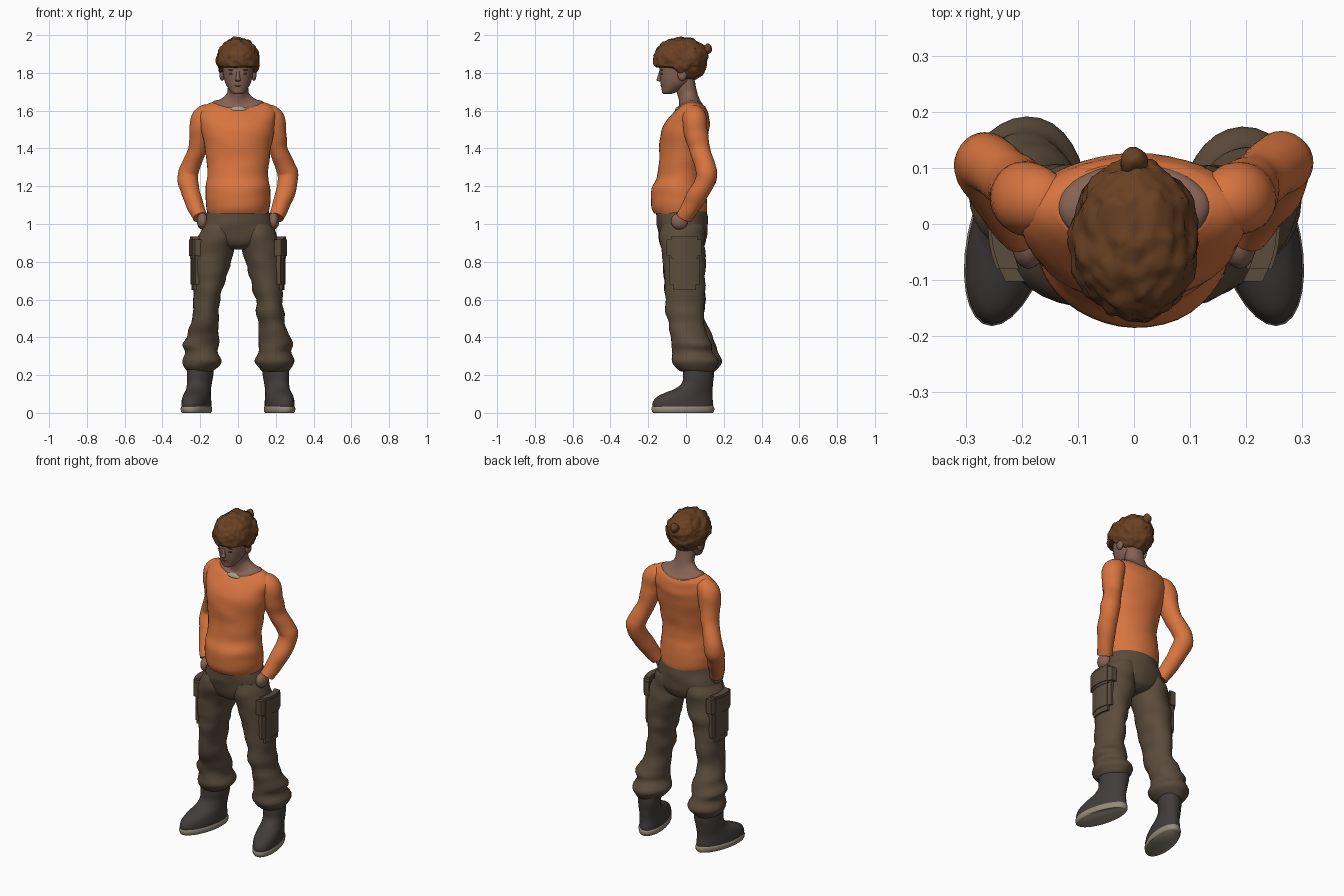
import bpy, bmesh, math
from mathutils import Vector, noise


def material(name, rgb):
    m = bpy.data.materials.new(name)
    m.diffuse_color = (*rgb, 1)
    return m


ORANGE = material("orange knit", (0.68, 0.175, 0.05))
BROWN = material("trouser brown", (0.105, 0.072, 0.045))
BOOT = material("boot charcoal", (0.055, 0.046, 0.046))
SOLE = material("sole beige", (0.30, 0.26, 0.20))
SKIN = material("skin", (0.24, 0.125, 0.09))
HAIR = material("hair brown", (0.14, 0.052, 0.017))
DARK = material("eye brown", (0.09, 0.045, 0.035))
GREY = material("undershirt grey", (0.40, 0.34, 0.29))


def finish(name, bm, mat, angle=50):
    bmesh.ops.recalc_face_normals(bm, faces=bm.faces)
    me = bpy.data.meshes.new(name)
    bm.to_mesh(me)
    bm.free()
    me.materials.append(mat)
    ob = bpy.data.objects.new(name, me)
    bpy.context.collection.objects.link(ob)
    bpy.ops.object.select_all(action='DESELECT')
    ob.select_set(True)
    bpy.context.view_layer.objects.active = ob
    bpy.ops.object.shade_smooth_by_angle(angle=math.radians(angle))
    return ob


def spline(a, b, c, d, t):
    return [0.5 * (2 * q + (r - p) * t + (2 * p - 5 * q + 4 * r - s) * t * t
                   + (3 * q - p - 3 * r + s) * t ** 3) for p, q, r, s in zip(a, b, c, d)]


def loft(name, rings, mat, side=1, n=28, steps=4, sweep=False, fold=0, dip=0, warp=None):
    """Smooth skin through rings (x, y, z, rx, ry); side=-1 mirrors in x."""
    pts = []
    for i in range(len(rings) - 1):
        a, d = rings[max(i - 1, 0)], rings[min(i + 2, len(rings) - 1)]
        pts += [spline(a, rings[i], rings[i + 1], d, k / steps) for k in range(steps)]
    pts.append(list(rings[-1]))
    bm = bmesh.new()
    rows = []
    for i, p in enumerate(pts):
        t = Vector((0, 0, 1))
        if sweep:
            t = (Vector(pts[min(i + 1, len(pts) - 1)][:3]) - Vector(pts[max(i - 1, 0)][:3])).normalized()
        u = t.cross(Vector((0, 1, 0))).normalized()
        v = t.cross(u)
        row = []
        for k in range(n):
            a = 2 * math.pi * k / n
            co = Vector(p[:3]) + u * p[3] * math.cos(a) + v * p[4] * math.sin(a)
            if fold:
                f = noise.noise(Vector((co.x * 7 + side * 3, co.y * 7, co.z * 16)))
                co += (u * math.cos(a) + v * math.sin(a)) * f * fold
            if dip and co.z > 1.5:
                co.z -= dip * math.sin(a) ** 2 * min(1, (co.z - 1.5) / 0.14)
            if warp:
                co = warp(co)
            row.append(bm.verts.new((co.x * side, co.y, co.z)))
        rows.append(row)
    for r, q in zip(rows, rows[1:]):
        for k in range(n):
            bm.faces.new((r[k], r[(k + 1) % n], q[(k + 1) % n], q[k]))
    bm.faces.new(rows[0])
    bm.faces.new(rows[-1])
    return finish(name, bm, mat)


def ball(name, loc, rad, mat, warp=None, sub=3):
    bm = bmesh.new()
    bmesh.ops.create_icosphere(bm, subdivisions=sub, radius=1)
    for v in bm.verts:
        c = Vector([v.co[i] * rad[i] + loc[i] for i in range(3)])
        v.co = warp(c) if warp else c
    return finish(name, bm, mat)


def pouch(name, loc, size, mat, side):
    """Soft box bent around the outside of the thigh."""
    bm = bmesh.new()
    bmesh.ops.create_cube(bm, size=1)
    bmesh.ops.bevel(bm, geom=bm.edges[:], offset=0.12, segments=2, affect='EDGES')
    for k in range(-3, 4):
        bmesh.ops.bisect_plane(bm, geom=bm.verts[:] + bm.edges[:] + bm.faces[:],
                               plane_co=(0, k * 0.12, 0), plane_no=(0, 1, 0))
    for v in bm.verts:
        c = Vector([v.co[i] * size[i] for i in range(3)])
        v.co = (side * (loc[0] + c.x - 3 * c.y ** 2), loc[1] + c.y, loc[2] + c.z)
    return finish(name, bm, mat)


# Sweater body with dipped neckline
loft("sweater", [
    (0, -.03, 1.055, .160, .140), (0, -.034, 1.085, .168, .147), (0, -.038, 1.13, .172, .146),
    (0, -.040, 1.19, .170, .142), (0, -.032, 1.25, .162, .122), (0, -.022, 1.35, .167, .120),
    (0, -.012, 1.45, .185, .127), (0, .002, 1.53, .198, .123), (0, .016, 1.59, .200, .104),
    (0, .026, 1.628, .175, .088), (0, .03, 1.645, .135, .077)], ORANGE, dip=.035, fold=.006, n=40)

# Neck, bare shoulders and undershirt edge
loft("neck", [
    (0, .03, 1.60, .145, .08), (0, .03, 1.648, .132, .076), (0, .028, 1.66, .095, .065),
    (0, .018, 1.69, .06, .056), (0, .005, 1.73, .054, .054), (0, -.01, 1.80, .055, .055)],
    SKIN, dip=.033, n=40)
ball("undershirt", (0, -.036, 1.605), (.05, .022, .018), GREY)

# Head
loft("head", [
    (0, -.098, 1.688, .018, .018), (0, -.092, 1.695, .034, .034), (0, -.075, 1.715, .05, .054),
    (0, -.055, 1.745, .067, .08), (0, -.045, 1.79, .078, .095), (0, -.04, 1.84, .084, .1),
    (0, -.04, 1.90, .082, .1), (0, -.04, 1.94, .05, .06)], SKIN)
loft("nose", [
    (0, -.135, 1.755, .008, .008), (0, -.142, 1.762, .015, .014), (0, -.139, 1.775, .011, .013),
    (0, -.134, 1.81, .008, .008)], SKIN, n=12)
ball("lips", (0, -.126, 1.733), (.02, .009, .006), DARK, sub=2)


# Tousled hair: short over the face, long at the nape
def tousle(c):
    d = (c - Vector((0, -.03, 1.87))).normalized()
    c = c + d * (.011 * noise.noise(c * 26) + .006 * noise.noise(c * 55))
    low = 1.835 - .085 * min(1, max(0, (c.y + .07) / .08))
    if c.z < low:
        c.z = low + .15 * (c.z - low)
    c.y += .02 * max(0, (c.z - 1.86) / .12) * (c.y > 0)
    return c


ball("hair", (0, -.030, 1.866), (.114, .143, .120), HAIR, tousle, 5)
ball("hair_tuft", (0, .100, 1.925), (.025, .024, .03), HAIR, tousle)

for s, label in ((1, "left"), (-1, "right")):
    # Face details
    ball(label + "_ear", (s * .084, -.02, 1.79), (.014, .025, .032), SKIN)
    ball(label + "_eye", (s * .033, -.128, 1.795), (.015, .006, .005), DARK, sub=2)
    ball(label + "_brow", (s * .034, -.130, 1.815), (.02, .006, .004), DARK, sub=2)

    # Bent sleeve and the hand tucked in the pocket
    loft(label + "_sleeve", [
        (.13, .038, 1.595, .035, .04), (.165, .042, 1.578, .056, .058), (.189, .046, 1.54, .064, .066),
        (.199, .052, 1.48, .058, .062), (.213, .07, 1.40, .050, .056), (.245, .098, 1.32, .050, .054),
        (.266, .109, 1.255, .054, .054), (.255, .075, 1.18, .051, .052), (.228, .028, 1.10, .045, .047),
        (.202, -.01, 1.035, .039, .043)], ORANGE, s, sweep=True, fold=.006)
    ball(label + "_hand", (s * .188, -.035, 1.015), (.03, .045, .045), SKIN)

    # Trouser leg, gathered above the boot
    back = .014 if s < 0 else -.008
    loft(label + "_trouser_leg", [
        (.09, -.02, 1.0, .085, .115), (.108, -.02, .94, .10, .122), (.125, -.015, .87, .104, .117),
        (.138, -.01, .80, .100, .113), (.153, -.007, .70, .087, .109), (.165, -.005, .60, .072, .106),
        (.175, 0, .50, .071, .098), (.188, .02 + back, .42, .079, .098), (.198, .04 + back, .365, .093, .106),
        (.194, .045 + back, .325, .086, .106), (.192, .053 + back, .275, .104, .120),
        (.197, .058 + back, .235, .086, .100), (.198, .06 + back, .218, .068, .083)], BROWN, s, fold=.013)
    pouch(label + "_cargo_pocket", (.228, -.008, .775), (.045, .16, .25), BROWN, s)
    pouch(label + "_pocket_flap", (.237, -.01, .875), (.046, .185, .115), BROWN, s)

    # Boot and sole, toes turned out
    toe_out = lambda c: Vector((c.x - .2 * c.y, c.y, c.z))
    loft(label + "_boot", [
        (.217, -.016, .025, .072, .160), (.217, -.017, .05, .073, .161), (.217, -.01, .08, .070, .150),
        (.217, .012, .105, .066, .127), (.217, .042, .128, .063, .099), (.216, .061, .16, .064, .082),
        (.214, .066, .20, .068, .082), (.212, .066, .245, .068, .080)], BOOT, s, warp=toe_out)
    loft(label + "_sole", [
        (.217, -.016, 0, .070, .158), (.217, -.016, .008, .075, .164), (.217, -.016, .026, .076, .166),
        (.217, -.016, .036, .071, .160)], SOLE, s, steps=2, warp=toe_out)

# Trouser seat
loft("trouser_seat", [
    (0, -.015, .865, .05, .07), (0, -.014, .885, .12, .105), (0, -.014, .92, .18, .122),
    (0, -.018, .97, .187, .133), (0, -.022, 1.02, .178, .136), (0, -.025, 1.08, .158, .135)],
    BROWN, fold=.008, n=40)
